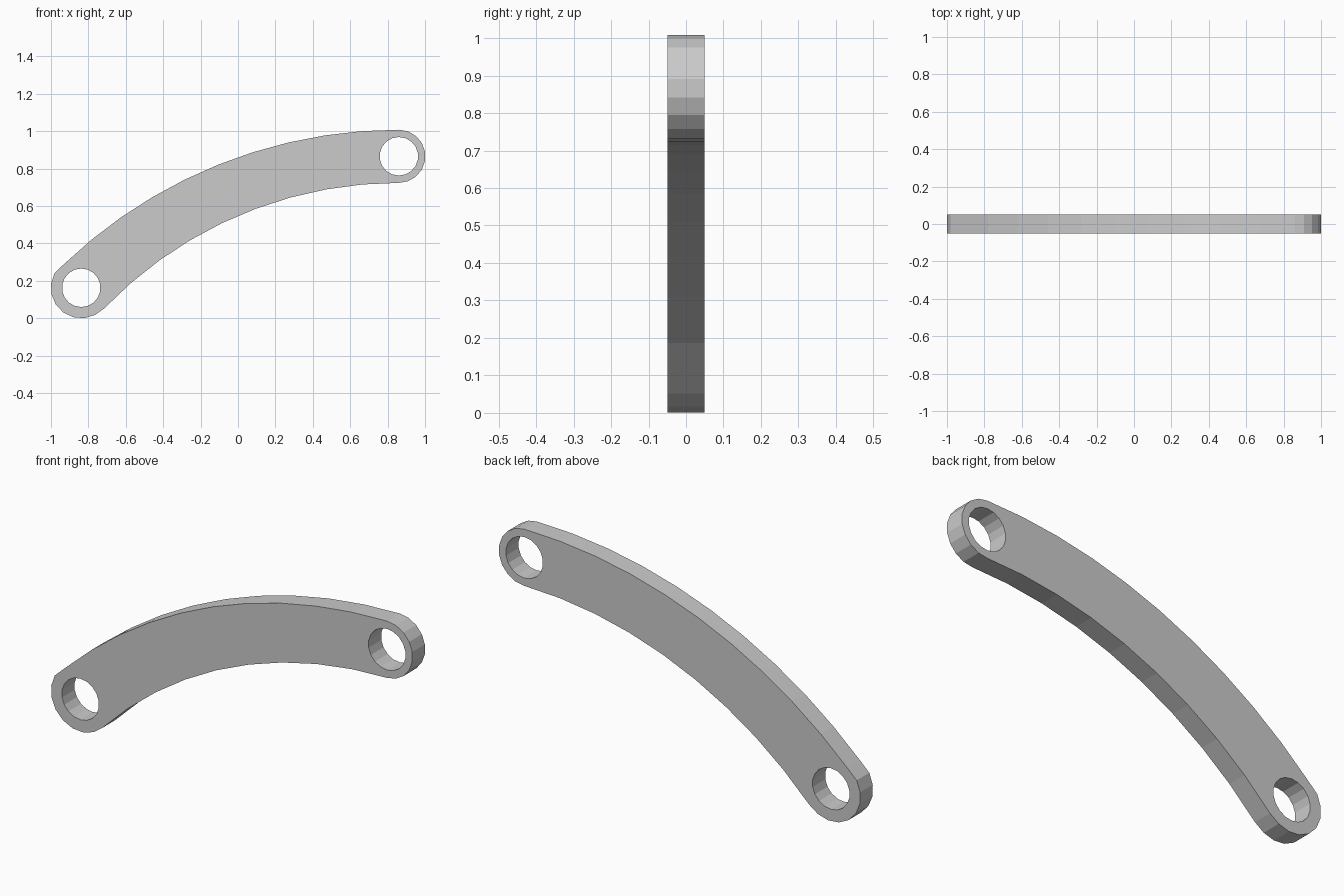
import bpy
import bmesh
from math import radians, cos, sin, pi

cube = bpy.data.objects.get("Cube")
if cube:
    bpy.data.objects.remove(cube, do_unlink=True)


def arc(centre, radius, start, end, steps):
    """Points along an arc, angles in degrees, both ends included."""
    points = []
    for i in range(steps + 1):
        angle = radians(start + (end - start) * i / steps)
        points.append((centre[0] + radius * cos(angle), centre[1] + radius * sin(angle)))
    return points


def add_loop(curve, points):
    """Add a closed straight-sided outline to the curve."""
    spline = curve.splines.new("POLY")
    spline.points.add(len(points) - 1)
    for point, (x, z) in zip(spline.points, points):
        point.co = (x, z, 0, 1)
    spline.use_cyclic_u = True
    spline.use_smooth = False


# Main dimensions
low_end, high_end = (-0.838, 0.163), (0.86, 0.866)
low_radius, high_radius, hole_radius = 0.163, 0.142, 0.103
outer_radius, inner_radius = 2.59, 2.184
half_thickness = 0.05
outer_centre = (high_end[0], high_end[1] + high_radius - outer_radius)
inner_centre = (high_end[0], high_end[1] - high_radius - inner_radius)

# Arm outline: top edge, high rounded end, bottom edge, low rounded end
outline = arc(outer_centre, outer_radius, 133.7, 90, 10)
outline += arc(high_end, high_radius, 90, -90, 9)[1:-1]
outline += arc(inner_centre, inner_radius, 90, 136.2, 9)
outline += arc(low_end, low_radius, 317.4, 129.8, 9)[1:-1]

# Flat profile with two round holes, given thickness
profile = bpy.data.curves.new("arm_profile", "CURVE")
profile.dimensions = "2D"
profile.fill_mode = "BOTH"
profile.extrude = half_thickness
add_loop(profile, outline)
for end in (low_end, high_end):
    add_loop(profile, arc(end, hole_radius, 10, 370, 18)[:-1])

helper = bpy.data.objects.new("arm_profile", profile)
bpy.context.collection.objects.link(helper)
bpy.context.view_layer.update()
depsgraph = bpy.context.evaluated_depsgraph_get()
mesh = bpy.data.meshes.new_from_object(helper.evaluated_get(depsgraph))
bpy.data.objects.remove(helper, do_unlink=True)

# Weld the caps to the rim
bm = bmesh.new()
bm.from_mesh(mesh)
bmesh.ops.remove_doubles(bm, verts=bm.verts, dist=0.0005)
bmesh.ops.recalc_face_normals(bm, faces=bm.faces)
for face in bm.faces:
    face.smooth = False
bm.to_mesh(mesh)
bm.free()

# Plain grey finish
grey = bpy.data.materials.new("plain_grey")
grey.use_nodes = True
colour = (0.6, 0.6, 0.6, 1)
grey.diffuse_color = colour
grey.node_tree.nodes["Principled BSDF"].inputs["Base Color"].default_value = colour
mesh.materials.clear()
mesh.materials.append(grey)

# Stand the arm upright
mesh.name = "curved_link_arm"
arm = bpy.data.objects.new("curved_link_arm", mesh)
arm.rotation_euler.x = pi / 2
bpy.context.collection.objects.link(arm)
